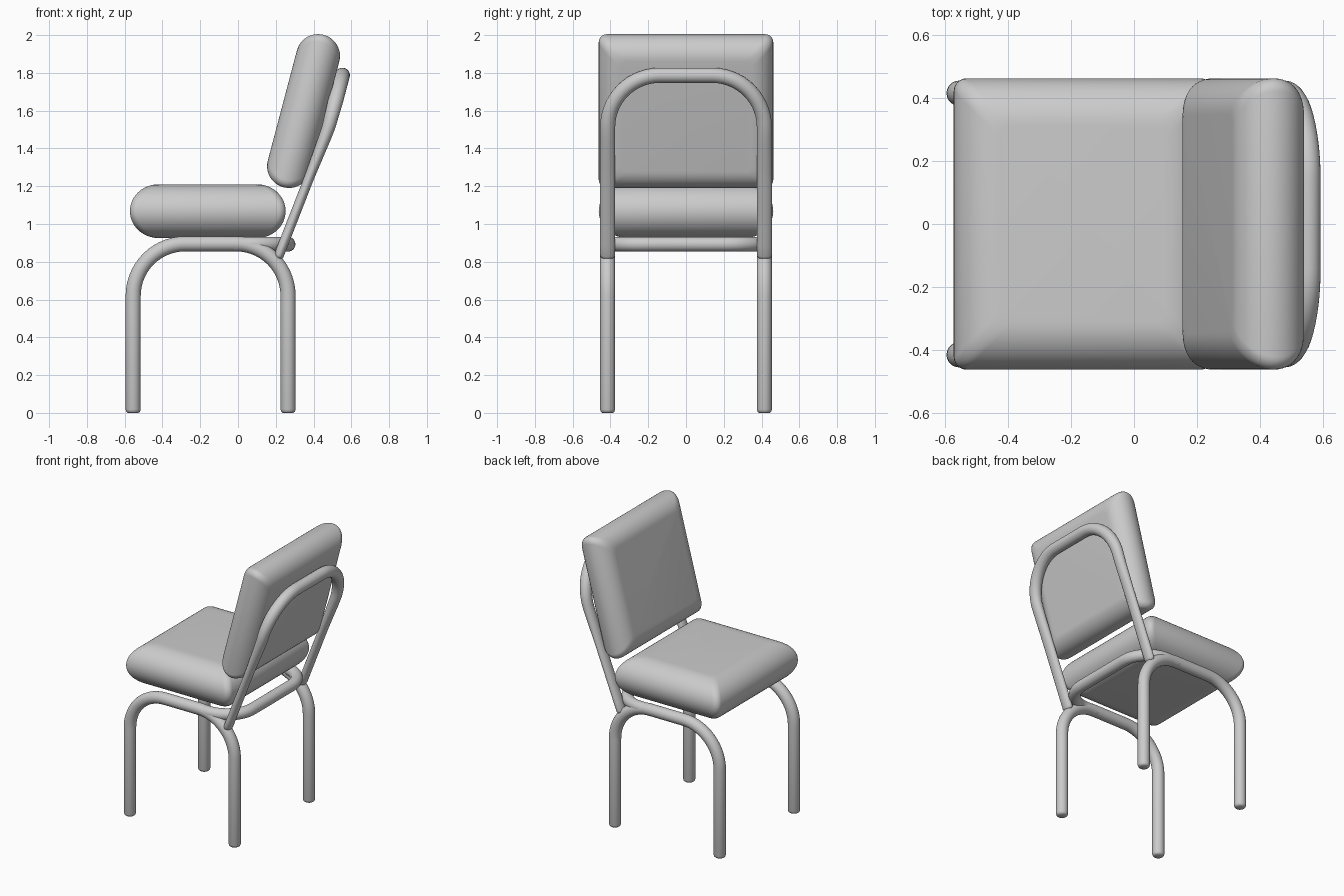
import bpy, bmesh, math
from mathutils import Vector, Matrix

if "Cube" in bpy.data.objects:
    bpy.data.objects.remove(bpy.data.objects["Cube"])


def finish(name, bm):
    bmesh.ops.recalc_face_normals(bm, faces=bm.faces)
    me = bpy.data.meshes.new(name)
    bm.to_mesh(me)
    bm.free()
    ob = bpy.data.objects.new(name, me)
    bpy.context.collection.objects.link(ob)
    bpy.ops.object.select_all(action='DESELECT')
    ob.select_set(True)
    bpy.context.view_layer.objects.active = ob
    bpy.ops.object.shade_smooth_by_angle(angle=math.radians(40))
    return ob


def skin(name, rings):
    """Bridge a stack of vertex rings and cap both ends."""
    bm = bmesh.new()
    rows = [[bm.verts.new(p) for p in ring] for ring in rings]
    n = len(rows[0])
    for a, b in zip(rows, rows[1:]):
        for i in range(n):
            j = (i + 1) % n
            bm.faces.new((a[i], a[j], b[j], b[i]))
    bm.faces.new(rows[0])
    bm.faces.new(rows[-1])
    return finish(name, bm)


def fillet(pts, r, steps=14):
    """Round the square inner corners of a path."""
    pts = [Vector(p) for p in pts]
    out = [pts[0]]
    for a, p, b in zip(pts, pts[1:], pts[2:]):
        u, v = (a - p).normalized() * r, (b - p).normalized() * r
        for k in range(steps + 1):
            t = math.pi / 2 * k / steps
            out.append(p + u + v - v * math.cos(t) - u * math.sin(t))
    return out + [pts[-1]]


def tube(name, path, normal, r=0.04, flat=lambda p: 1.0, n=24):
    """Sweep a round section; flat() thins it along the path normal."""
    d0 = (path[1] - path[0]).normalized()
    d1 = (path[-2] - path[-1]).normalized()
    ends = [(0.0, 0.7), (0.006, 0.9), (0.018, 1.0)]
    pts = [(path[0] + d0 * s, k) for s, k in ends]
    pts += [(p, 1.0) for p in path[1:-1]]
    pts += [(path[-1] + d1 * s, k) for s, k in reversed(ends)]
    rings = []
    for i, (p, k) in enumerate(pts):
        t = (pts[min(i + 1, len(pts) - 1)][0] - pts[max(i - 1, 0)][0]).normalized()
        ref = Vector(normal)
        nn = (ref - t * ref.dot(t)).normalized()
        side = t.cross(nn)
        rings.append([p + side * (r * k * math.cos(a)) + nn * (r * k * flat(p) * math.sin(a))
                      for a in (2 * math.pi * j / n for j in range(n))])
    return skin(name, rings)


def cushion(name, hx, hy, hz, r, matrix, corner=0.04):
    """Pillow block: rounded rectangle rings inset along a half-round edge."""
    rings = []
    for i in range(25):
        t = math.pi * (i / 24 - 0.5)
        inset = r * (1 - math.cos(t))
        ring = []
        for q, (sx, sy) in enumerate([(1, 1), (-1, 1), (-1, -1), (1, -1)]):
            for k in range(7):
                a = math.pi / 2 * (q + k / 6)
                ring.append(matrix @ Vector((
                    sx * (hx - inset - corner) + corner * math.cos(a),
                    sy * (hy - inset - corner) + corner * math.sin(a),
                    hz * math.sin(t))))
        rings.append(ring)
    return skin(name, rings)


# Side frames: front leg, top rail and back leg in one bent tube
for label, y in (("right", -0.415), ("left", 0.415)):
    tube(label + "_leg_frame",
         fillet([(-0.555, y, 0), (-0.555, y, 0.895), (0.265, y, 0.895), (0.265, y, 0)], 0.275),
         (0, 1, 0))

# U-shaped rail under the back of the seat
tube("seat_rail",
     fillet([(-0.04, -0.415, 0.893), (0.265, -0.415, 0.893),
             (0.265, 0.415, 0.893), (-0.04, 0.415, 0.893)], 0.2),
     (0, 0, 1), r=0.039)


# Arched back frame, leaning back with a bend part way up
def lean(z):
    return 0.215 + 0.39 * (min(z, 1.5) - 0.83) + 0.265 * max(z - 1.5, 0)


def thin(p):
    return 0.65 + 0.35 * min(max((p.z - 1.25) / 0.4, 0), 1)


arch = fillet([(0, -0.415, 0.82), (0, -0.415, 1.787), (0, 0.415, 1.787), (0, 0.415, 0.82)], 0.275)
rise = [0.82 + 0.07 * i for i in range(10)]
arch = ([Vector((0, -0.415, z)) for z in rise] + arch[1:-1]
        + [Vector((0, 0.415, z)) for z in reversed(rise)])
for p in arch:
    p.x = lean(p.z)
tube("back_frame", arch, (1, 0, -0.35), flat=thin)

# Cushions
cushion("seat_cushion", 0.412, 0.462, 0.142, 0.15, Matrix.Translation((-0.16, 0, 1.068)))
cushion("back_cushion", 0.115 + 0.302, 0.462, 0.116, 0.115,
        Matrix.Translation((0.347, 0, 1.598)) @ Matrix.Rotation(math.radians(-75.2), 4, 'Y'))
